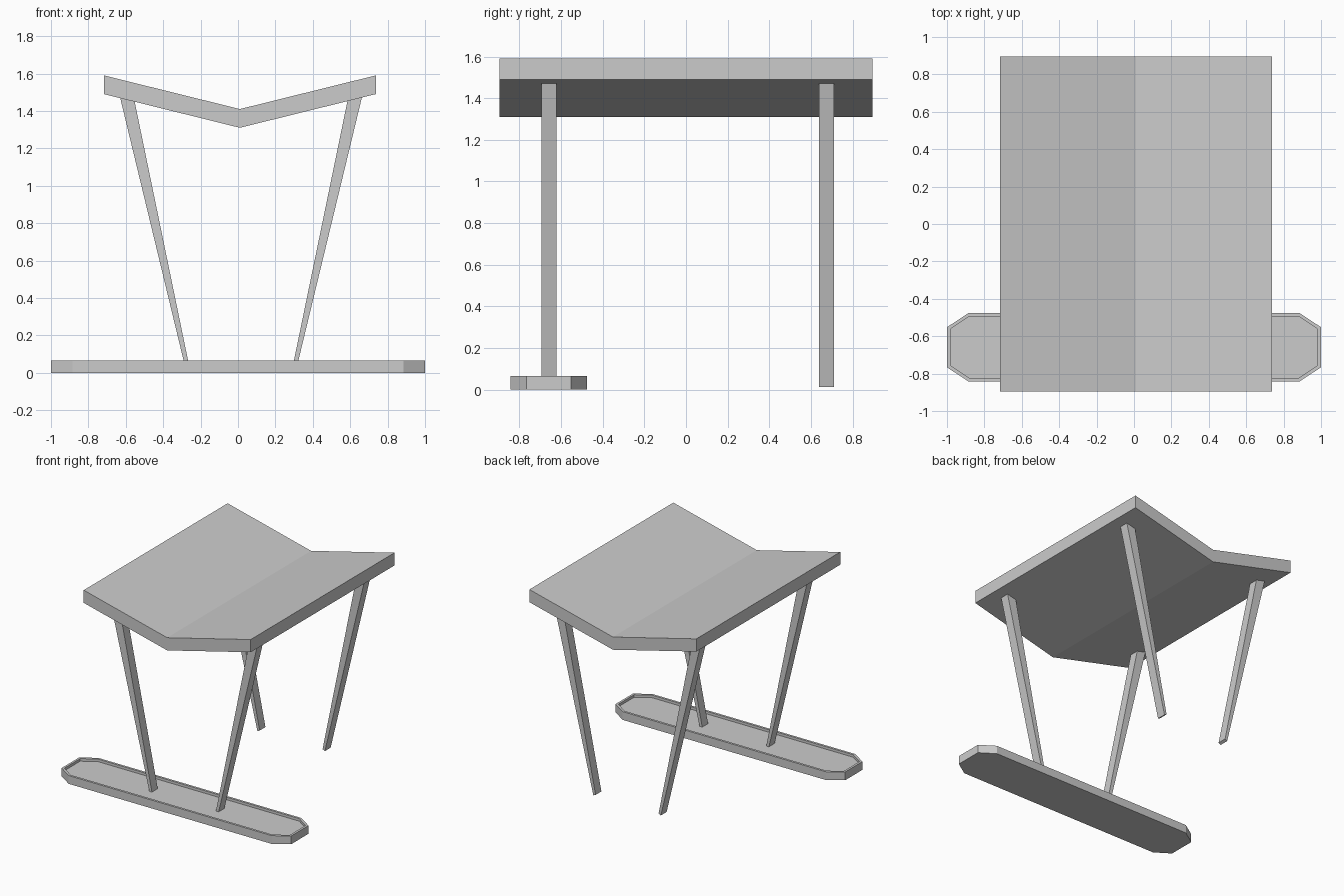
import bpy, bmesh
from mathutils import Vector

if "Cube" in bpy.data.objects:
    bpy.data.objects.remove(bpy.data.objects["Cube"])


def prism(name, profile, offset):
    """Extrude a closed profile along the offset vector."""
    bm = bmesh.new()
    face = bm.faces.new([bm.verts.new(p) for p in profile])
    ext = bmesh.ops.extrude_face_region(bm, geom=[face])
    moved = [v for v in ext["geom"] if isinstance(v, bmesh.types.BMVert)]
    bmesh.ops.translate(bm, verts=moved, vec=Vector(offset))
    bmesh.ops.recalc_face_normals(bm, faces=bm.faces)
    return finish(name, bm)


def finish(name, bm):
    mesh = bpy.data.meshes.new(name)
    bm.to_mesh(mesh)
    bm.free()
    obj = bpy.data.objects.new(name, mesh)
    bpy.context.collection.objects.link(obj)
    return obj


# V-shaped top slab
cx, half, depth = 0.01, 0.727, 0.895
v_line = [(cx - half, 1.49), (cx, 1.31), (cx + half, 1.49)]
slab = v_line + [(x, z + 0.10) for x, z in reversed(v_line)]
prism("v_top", [(x, -depth, z) for x, z in slab], (0, 2 * depth, 0))

# Four splayed, tapered legs
leg = [(0.294, 0.012), (0.652, 1.495), (0.578, 1.495), (0.274, 0.022)]
for end, y in (("front", -0.695), ("back", 0.638)):
    for side, s in (("left", -1), ("right", 1)):
        prism(f"{end}_{side}_leg",
              [(0.016 + s * x, y, z) for x, z in leg], (0, 0.072, 0))

# Eight-sided foot board with a shallow recess on top
quarter = [(1.0, 0.107), (0.885, 0.183)]
ring = quarter + [(-x, y) for x, y in reversed(quarter)]
ring += [(-x, -y) for x, y in ring]
board = prism("foot_board", [(x, y - 0.659, 0) for x, y in ring], (0, 0, 0.065))
bm = bmesh.new()
bm.from_mesh(board.data)
bm.normal_update()
top = max(bm.faces, key=lambda f: f.normal.z)
bmesh.ops.inset_region(bm, faces=[top], thickness=0.018, use_even_offset=True)
bmesh.ops.inset_region(bm, faces=[top], thickness=0.0, depth=-0.02)
bm.to_mesh(board.data)
bm.free()
